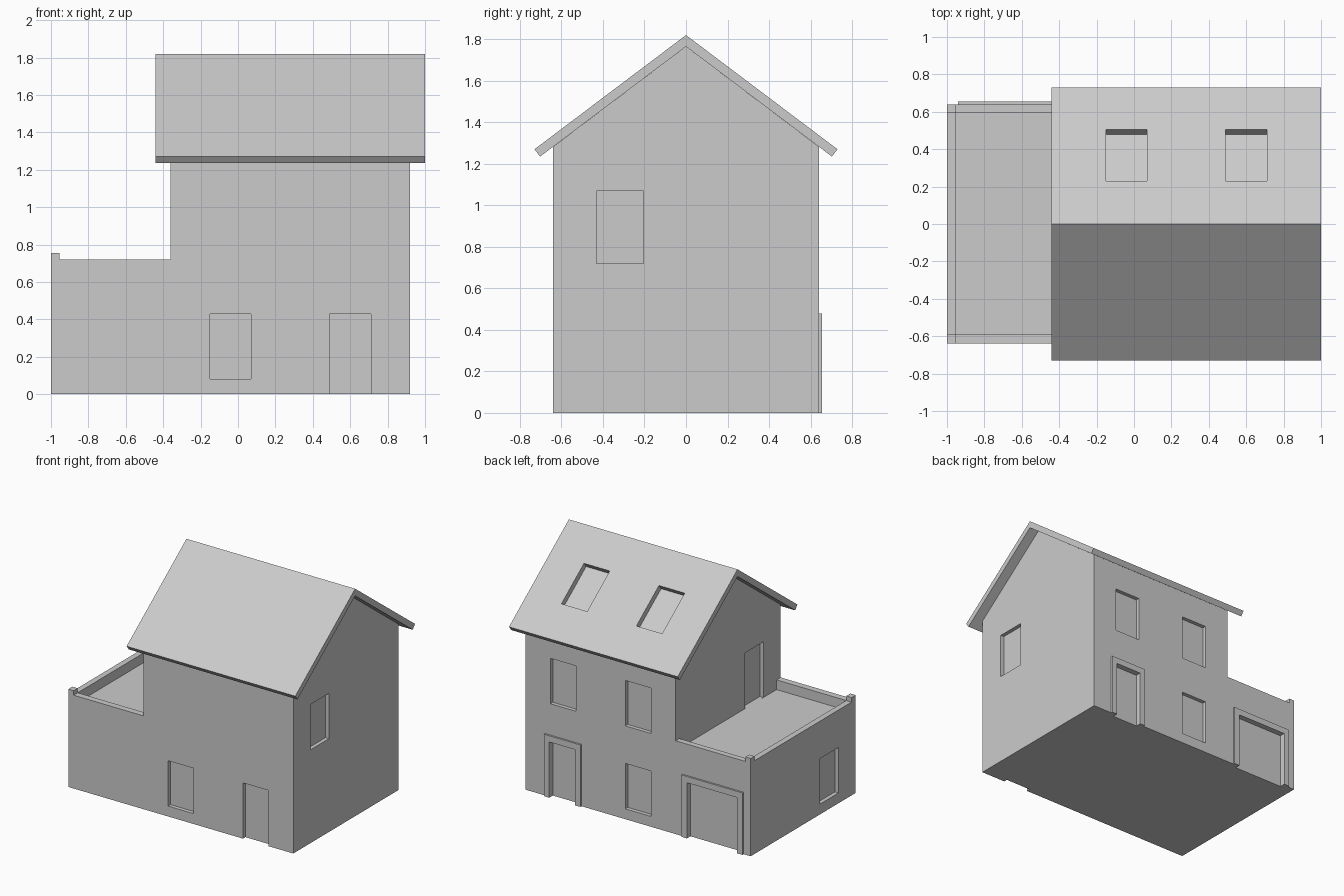
import bpy, bmesh, math
from mathutils import Matrix, Vector

if "Cube" in bpy.data.objects:
    bpy.data.objects.remove(bpy.data.objects["Cube"])

SLOPE = math.atan2(0.55, 0.73)
DEPTH = 0.03                     # recess of windows and doors


def finish(name, bm):
    bmesh.ops.recalc_face_normals(bm, faces=bm.faces[:])
    me = bpy.data.meshes.new(name)
    bm.to_mesh(me)
    bm.free()
    ob = bpy.data.objects.new(name, me)
    bpy.context.collection.objects.link(ob)
    return ob


def boxes(name, ranges, tilt=None):
    """Boxes given as (x0, x1, y0, y1, z0, z1), optionally tilted about own centre."""
    bm = bmesh.new()
    for x0, x1, y0, y1, z0, z1 in ranges:
        c = Vector((x0 + x1, y0 + y1, z0 + z1)) / 2
        rot = Matrix.Rotation(tilt, 4, 'X') if tilt else Matrix()
        m = Matrix.Translation(c) @ rot @ Matrix.Diagonal((x1 - x0, y1 - y0, z1 - z0, 1))
        bmesh.ops.create_cube(bm, size=1, matrix=m)
    return finish(name, bm)


def prism(name, pts, place, vec):
    """Profile of 2D points placed in space and extruded along vec."""
    bm = bmesh.new()
    f = bm.faces.new([bm.verts.new(place(a, b)) for a, b in pts])
    ext = bmesh.ops.extrude_face_region(bm, geom=[f])
    moved = [v for v in ext['geom'] if isinstance(v, bmesh.types.BMVert)]
    bmesh.ops.translate(bm, verts=moved, vec=vec)
    return finish(name, bm)


def boolean(ob, other, op='DIFFERENCE'):
    mod = ob.modifiers.new(op, 'BOOLEAN')
    mod.object, mod.operation, mod.solver = other, op, 'EXACT'
    bpy.context.view_layer.objects.active = ob
    bpy.ops.object.modifier_apply(modifier=mod.name)
    bpy.data.objects.remove(other)


# House body with gables
house = prism("house_walls",
              [(-.64, 0), (.64, 0), (.64, 1.282), (0, 1.765), (-.64, 1.282)],
              lambda y, z: (-.36, y, z), (1.28, 0, 0))

# Garage with sunken roof terrace, merged into the house
garage = boxes("garage", [(-1, -.36, -.64, .64, 0, .72)])
boolean(garage, boxes("terrace_cutter", [(-.955, -.3, -.59, .595, .645, 1)]))
boolean(house, garage, 'UNION')

# Window and door recesses
COLS = [(-.15, .07), (.49, .71)]
SIDE = (-.43, -.205)
LOW, HIGH, DOOR = (.08, .43), (.72, 1.07), (-.1, .43)
back, front = (.64 - DEPTH, .8), (-.8, -.64 + DEPTH)
cuts = [(*COLS[0], *front, *LOW), (*COLS[1], *front, *DOOR),
        (*COLS[0], *back, *LOW), (*COLS[1], *back, *DOOR),
        (-.895, -.465, *back, *DOOR)]
cuts += [(*c, *back, *HIGH) for c in COLS]
cuts += [(.92 - DEPTH, 1, *SIDE, *HIGH),
         (-1.1, -1 + DEPTH, *SIDE, *LOW),
         (-.45, -.36 + DEPTH, *SIDE, .6451, 1.075)]
boolean(house, boxes("opening_cutter", cuts))

# Corner posts of the terrace parapet
boxes("parapet_posts", [(-1, -.955, -.64, -.59, .72, .755),
                        (-1, -.955, .595, .64, .72, .755)])

# Raised surrounds of the back doors
for name, a, b in (("door_surround", .49, .71), ("garage_door_surround", -.895, -.465)):
    t = .046
    prism(name, [(a - t, 0), (a, 0), (a, .43), (b, .43), (b, 0), (b + t, 0),
                 (b + t, .478), (a - t, .478)],
          lambda x, z: (x, .64, z), (0, .014, 0))

# Gable roof with two skylight openings in the back slope
roof = prism("roof", [(-.73, 1.27), (0, 1.82), (.73, 1.27),
                      (.703, 1.235), (0, 1.765), (-.703, 1.235)],
             lambda y, z: (-.44, y, z), (1.44, 0, 0))
yc = .3675
zc = 1.82 - yc * math.tan(SLOPE)
h = .1375 / math.cos(SLOPE)
boolean(roof, boxes("skylight_cutter",
                    [(*c, yc - h, yc + h, zc - .1, zc + .1) for c in COLS], -SLOPE))
